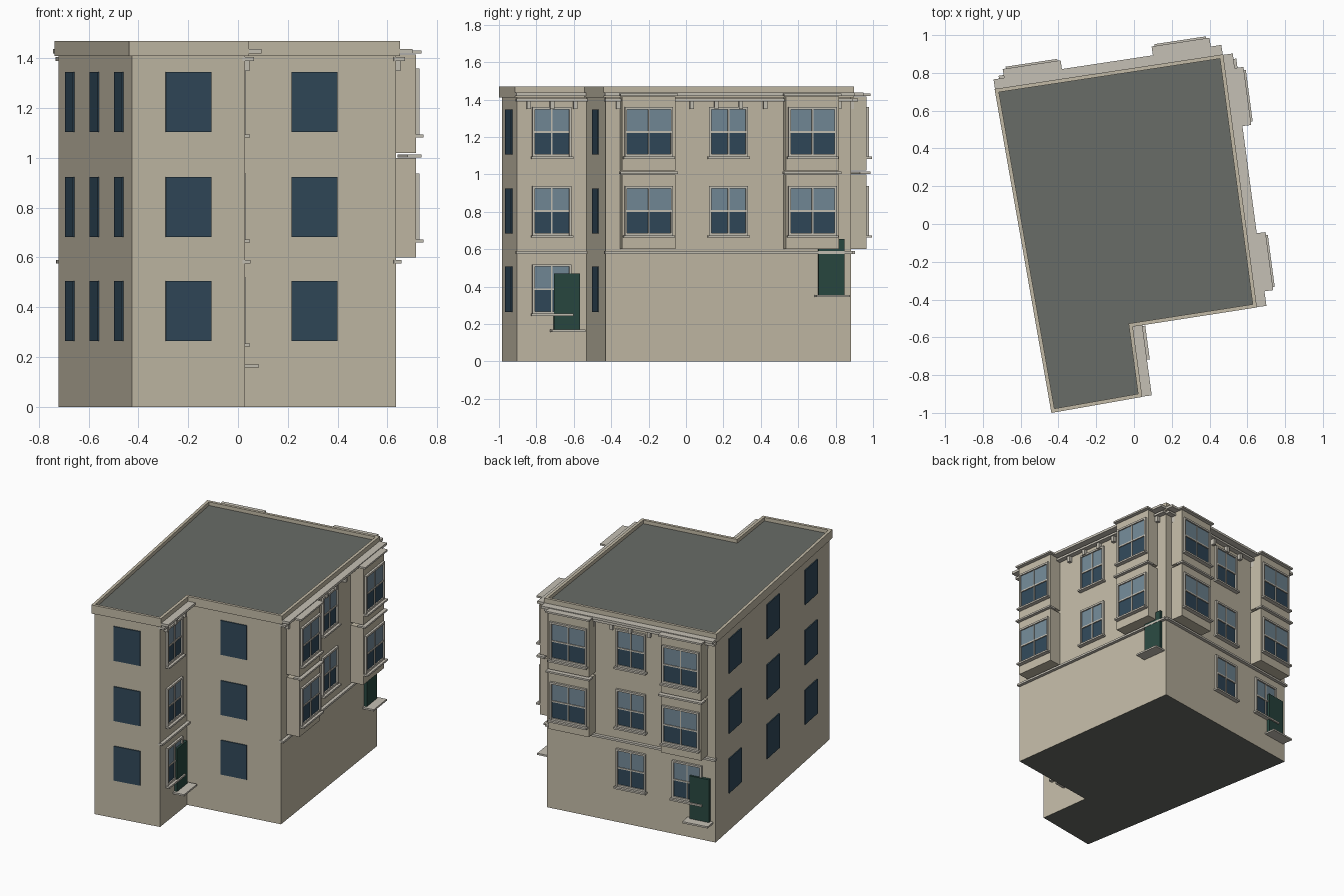
import bpy, bmesh
from mathutils import Vector

if "Cube" in bpy.data.objects:
    bpy.data.objects.remove(bpy.data.objects["Cube"])

def mat(name, r, g, b):
    m = bpy.data.materials.new(name)
    m.diffuse_color = (r, g, b, 1)
    m.use_nodes = True
    m.node_tree.nodes["Principled BSDF"].inputs["Base Color"].default_value = m.diffuse_color
    return m

WALL = mat("stucco", .54, .49, .38)
TRIM = mat("trim", .56, .53, .46)
ROOF = mat("slate", .14, .15, .135)
GLASS = mat("glass_dark", .03, .065, .10)
PALE = mat("glass_pale", .17, .25, .31)
DOOR = mat("door_green", .022, .065, .052)

# Footprint, counter-clockwise: left, front, notch side, notch front, right, back
PTS = [Vector(p) for p in ((-.722, .703), (-.426, -.984), (.028, -.904),
                           (-.022, -.532), (.635, -.43), (.46, .882))]
N = len(PTS)
FLOORS = (.265, .683, 1.105)      # bottom of the glass on each storey
GLASS_H = .241
parts = {}

def part(name, material):
    if name not in parts:
        parts[name] = (bmesh.new(), material)
    return parts[name][0]

def normal(i):
    d = (PTS[(i + 1) % N] - PTS[i]).normalized()
    return Vector((d.y, -d.x))

def outline(o):
    """Footprint moved outward by o with mitred corners."""
    res = []
    for i, p in enumerate(PTS):
        a, b = normal(i - 1 if i else N - 1), normal(i)
        res.append(p + (a + b) * o / (1 + a.dot(b)))
    return res

def prism(bm, poly, z0, z1):
    lo = [bm.verts.new((p.x, p.y, z0)) for p in poly]
    hi = [bm.verts.new((p.x, p.y, z1)) for p in poly]
    n = len(poly)
    bottom = bm.faces.new(lo[::-1])
    bm.faces.new(hi)
    for i in range(n):
        j = (i + 1) % n
        bm.faces.new((lo[i], lo[j], hi[j], hi[i]))
    return bottom

class Facade:
    """Boxes placed by distance along a wall (s), depth outward (d) and height (z)."""
    def __init__(self, i, name):
        self.p, self.n, self.name = PTS[i], normal(i), name
        v = PTS[(i + 1) % N] - PTS[i]
        self.len, self.t = v.length, v.normalized()

    def box(self, name, material, s0, s1, d0, d1, z0, z1):
        poly = [self.p + self.t * s + self.n * d
                for s, d in ((s0, d1), (s1, d1), (s1, d0), (s0, d0))]
        # polygon must run counter-clockwise from above
        prism(part(self.name + "_" + name, material), poly, z0, z1)

    def plain_window(self, s, z):
        self.box("plain_windows", GLASS, s - .093, s + .093, -.005, .007, z, z + GLASS_H)

    def sash_window(self, s, z, w, d=0):
        h, t, top, mid = w / 2, .012, z + GLASS_H, z + GLASS_H / 2
        self.box("lower_panes", GLASS, s - h, s + h, d - .005, d + .004, z, mid)
        self.box("upper_panes", PALE, s - h, s + h, d - .005, d + .006, mid, top)
        for a in (s - h - t, s + h):
            self.box("window_frames", TRIM, a, a + t, d - .005, d + .015, z - .01, top + .013)
        self.box("window_frames", TRIM, s - h, s + h, d - .005, d + .015, top, top + .013)
        self.box("window_frames", TRIM, s - h, s + h, d - .005, d + .012, z - .01, z + .003)
        self.box("glazing_bars", TRIM, s - .004, s + .004, d, d + .010, z, top)
        self.box("glazing_bars", TRIM, s - h, s + h, d, d + .011, mid - .005, mid + .005)
        self.box("window_sills", TRIM, s - h - .02, s + h + .02, d - .005, d + .03, z - .022, z - .01)

    def bay(self, s):
        h, d = .143, .092
        self.box("bays", WALL, s - h, s + h, -.01, d, .60, 1.0)
        self.box("bays", WALL, s - h, s + h, -.01, d, 1.02, 1.415)
        for z in (1.002, 1.42):
            self.box("bay_mouldings", TRIM, s - h - .012, s + h + .012, .055, d + .02, z, z + .012)
        for z in FLOORS[1:]:
            self.sash_window(s, z, .236, d)

    def door(self, z):
        s = self.len - .107
        self.box("door", DOOR, s - .07, s + .07, -.01, .02, z, z + .30)
        self.box("door_step", TRIM, s - .09, s + .09, -.01, .08, z - .012, z)

    def cornice(self, brackets):
        e = self.len + .012
        self.box("cornice", TRIM, -.012, e, -.01, .065, 1.42, 1.437)
        self.box("cornice", TRIM, -.006, e - .006, -.01, .036, 1.39, 1.405)
        self.box("string_course", TRIM, -.006, e - .006, -.01, .022, .575, .589)
        for k in range(brackets):
            s = self.len * (k + .5) / brackets
            self.box("brackets", TRIM, s - .011, s + .011, -.01, .025, 1.35, 1.39)

# Main body with dark underside, roof slab and parapet
bottom = prism(part("main_walls", WALL), PTS, 0, 1.41)
bottom.material_index = 1
prism(part("roof", ROOF), outline(-.002), 1.405, 1.445)
bm = part("parapet", WALL)
loops = [[bm.verts.new((p.x, p.y, z)) for p in outline(o)]
         for o, z in ((.014, 1.41), (.014, 1.47), (-.006, 1.47), (-.006, 1.41))]
for k in range(4):
    a, b = loops[k], loops[(k + 1) % 4]
    for i in range(N):
        j = (i + 1) % N
        bm.faces.new((a[i], a[j], b[j], b[i]))

# Plain walls: flat windows on every storey
for i, name, cols in ((0, "left", 3), (1, "front", 1), (3, "notch_front", 1)):
    f = Facade(i, name)
    for c in range(cols):
        for z in FLOORS:
            f.plain_window(f.len * (c + .5) / cols, z)

# Notch side: one column of sash windows
f = Facade(2, "notch_side")
for z in FLOORS:
    f.sash_window(f.len / 2, z, .186)
f.cornice(3)
f.door(.17)

# Street walls: bays at the sides, windows in the middle
for i, name, door_z, ground in ((4, "right", .355, ()), (5, "back", .14, (1 / 2, 5 / 6))):
    f = Facade(i, name)
    for t in (1 / 6, 5 / 6):
        f.bay(f.len * t)
    for z in FLOORS[1:]:
        f.sash_window(f.len / 2, z, .186)
    for t in ground:
        f.sash_window(f.len * t, FLOORS[0], .186)
    f.cornice(10 if name == "right" else 9)
    f.door(door_z)

# Turn every collected part into an object
for name, (bm, material) in parts.items():
    bmesh.ops.recalc_face_normals(bm, faces=bm.faces)
    me = bpy.data.meshes.new(name)
    bm.to_mesh(me)
    bm.free()
    me.materials.append(material)
    if name == "main_walls":
        me.materials.append(ROOF)
    bpy.context.collection.objects.link(bpy.data.objects.new(name, me))
